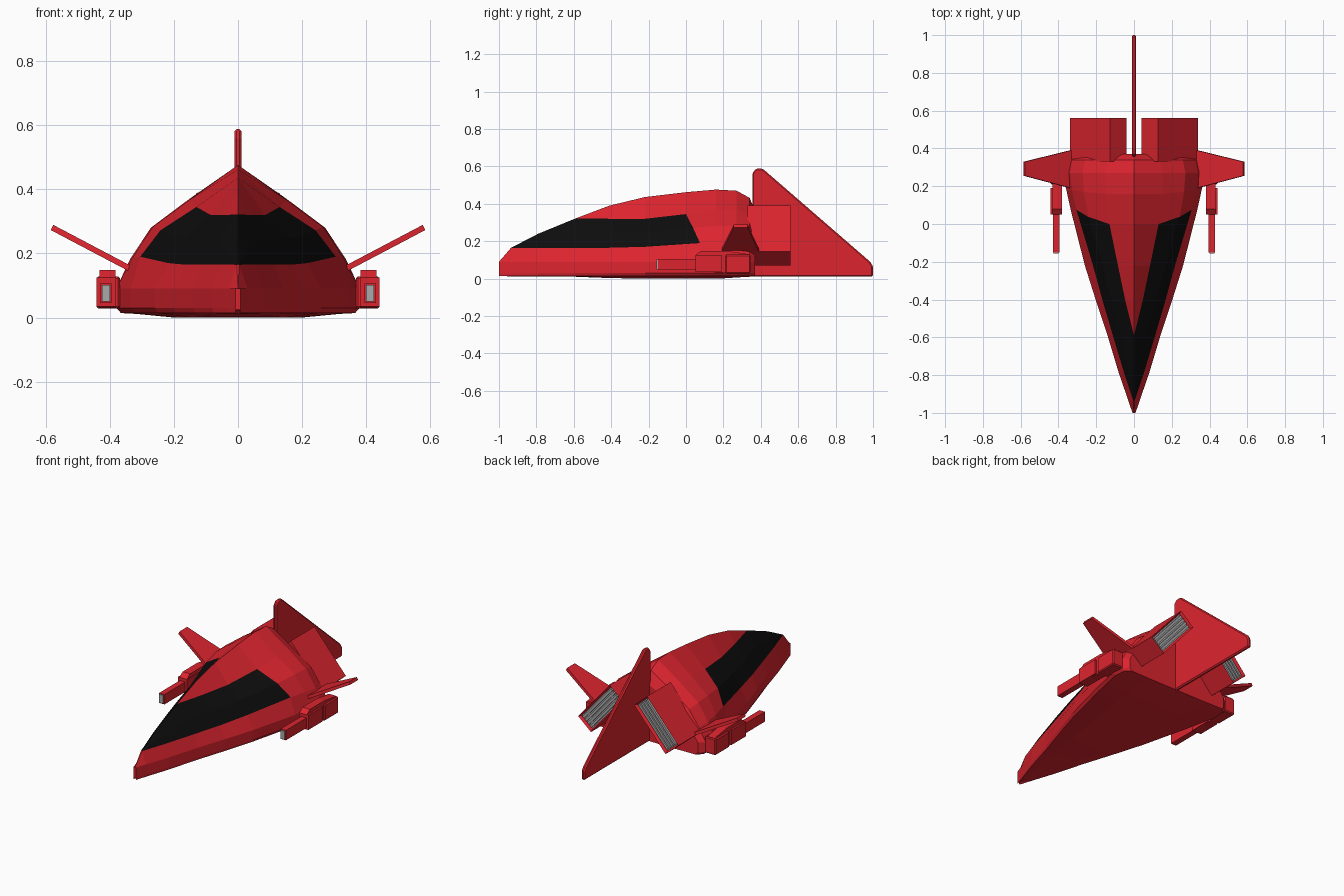
import bpy, bmesh
from math import radians
from mathutils import Matrix, Vector

if "Cube" in bpy.data.objects:
    bpy.data.objects.remove(bpy.data.objects["Cube"])


def material(name, rgb):
    m = bpy.data.materials.new(name)
    m.diffuse_color = (*rgb, 1)
    m.use_nodes = True
    m.node_tree.nodes["Principled BSDF"].inputs["Base Color"].default_value = m.diffuse_color
    return m


RED = material("red_paint", (0.72, 0.018, 0.028))
BLACK = material("black_glass", (0.004, 0.004, 0.004))
GREY = material("grey_metal", (0.4, 0.4, 0.4))


def finish(name, bm, *mats):
    bmesh.ops.remove_doubles(bm, verts=bm.verts, dist=0.0005)
    bmesh.ops.recalc_face_normals(bm, faces=bm.faces)
    me = bpy.data.meshes.new(name)
    bm.to_mesh(me)
    bm.free()
    for m in mats:
        me.materials.append(m)
    ob = bpy.data.objects.new(name, me)
    bpy.context.collection.objects.link(ob)
    return ob


def bevel(ob, width):
    mod = ob.modifiers.new("bevel", 'BEVEL')
    mod.width, mod.segments = width, 1
    return ob


def loft(name, loops, mat):
    """Solid between two matching loops of points."""
    bm = bmesh.new()
    a, b = [[bm.verts.new(p) for p in lp] for lp in loops]
    n = len(a)
    bm.faces.new(a)
    bm.faces.new(b[::-1])
    for i in range(n):
        j = (i + 1) % n
        bm.faces.new((a[i], b[i], b[j], a[j]))
    return finish(name, bm, mat)


def side_plate(name, profile, x0, x1, mat):
    return loft(name, [[(x, y, z) for y, z in profile] for x in (x0, x1)], mat)


def box(name, lo, hi, mat, matrix=Matrix()):
    lo, hi = Vector(lo), Vector(hi)
    bm = bmesh.new()
    bmesh.ops.create_cube(bm, size=1)
    for v in bm.verts:
        v.co = (lo + hi) / 2 + v.co * (hi - lo)
    bm.transform(matrix)
    return finish(name, bm, mat)


# Hull: lofted sections (y, ridge z, window top x z, window bottom x z, half width,
# belly z, backward slant of the lower points)
SECTIONS = [
    (-1.00, .090, 0, .090, 0, .090, .008, .025, 0),
    (-0.935, .165, 0, .165, .004, .165, .030, .012, 0),
    (-0.79, .240, 0, .240, .052, .165, .080, .012, 0),
    (-0.59, .322, 0, .322, .112, .165, .140, .010, 0),
    (-0.41, .390, .045, .320, .165, .165, .200, .003, 0),
    (-0.22, .436, .085, .320, .217, .170, .260, 0, 0),
    (0.00, .462, .130, .345, .305, .190, .335, 0, .075),
    (0.16, .476, .150, .368, .328, .188, .358, 0, .02),
    (0.27, .470, .152, .370, .338, .180, .380, .006, 0),
    (0.34, .432, .140, .345, .325, .170, .372, .010, 0),
    (0.37, .360, .110, .310, .290, .160, .340, .012, 0),
]


def half_section(s, y, ridge, xa, za, xb, zb, w, belly, slant):
    bulge = 0.08 * xb
    pts = [(0, ridge, 0), (xa, za, 0),
           ((xa + xb) / 2 + bulge, (za + zb) / 2 + bulge * .2, .5),
           (xb, zb, 1), (w, .09, 1), (w, .03, 1), (w * .96, .014, 1),
           (w * .55, belly, 1), (0, belly, 1)]
    return [Vector((s * x, y + slant * k, z)) for x, z, k in pts]


bm = bmesh.new()
for s in (-1, 1):
    rings = [[bm.verts.new(p) for p in half_section(s, *sec)] for sec in SECTIONS]
    for i, (r0, r1) in enumerate(zip(rings, rings[1:])):
        for j in range(8):
            f = bm.faces.new((r0[j], r1[j], r1[j + 1], r0[j + 1]))
            f.material_index = int(1 <= i <= 5 and j in (1, 2))  # wrap-around window
    bm.faces.new(rings[0])
    bm.faces.new(rings[-1])
finish("hull", bm, RED, BLACK)

# Tail fin
fin = side_plate("tail_fin", [(.355, .01), (.355, .565), (.375, .588), (.41, .588),
                              (.985, .09), (1, .065), (1, .01)], -.011, .011, RED)
bevel(fin, .007)

for s, side in ((-1, "left"), (1, "right")):
    # Engine: rolled box with a grey slatted exhaust
    roll = Matrix.Translation((s * .19, 0, .23)) @ Matrix.Rotation(radians(s * 49), 4, 'Y')
    hl, hs = .1625, .0575
    bm = bmesh.new()
    bmesh.ops.create_cube(bm, size=1)
    for v in bm.verts:
        v.co = Vector((v.co.x * 2 * hl, .445 + v.co.y * .23, v.co.z * 2 * hs))
    rear = [f for f in bm.faces if f.calc_center_median().y > .55]
    bmesh.ops.inset_region(bm, faces=rear, thickness=.014)
    for v in rear[0].verts:
        v.co.y -= .02
    rear[0].material_index = 1
    bm.transform(roll)
    finish(side + "_engine", bm, RED, GREY)
    for k in range(4):
        z = -.033 + k * .022
        box(f"{side}_exhaust_slat_{k + 1}", (-.147, .53, z - .007), (.147, .552, z + .007),
            GREY, roll)

    # Winglet, angled upward
    t = Vector((-s * .004, 0, .008))
    edge = [Vector((s * x, y, z)) for x, y, z in
            ((.335, .19, .152), (.58, .255, .281), (.58, .33, .281), (.335, .39, .152))]
    loft(side + "_winglet", [[p - t for p in edge], [p + t for p in edge]], RED)

    # Side gun: mount, rear block, barrel and grey muzzle
    side_plate(side + "_gun_body", [(.05, .04), (.05, .125), (.08, .148), (.22, .148),
                                    (.34, .13), (.34, .03), (.22, .03)],
               s * .382, s * .432, RED)
    bevel(box(side + "_gun_block", (s * .405 - .037, .21, .028), (s * .405 + .037, .345, .128),
              RED), .006)
    box(side + "_gun_collar", (s * .411 - .031, .05, .035), (s * .411 + .031, .19, .125), RED)
    box(side + "_gun_barrel", (s * .412 - .018, -.15, .045), (s * .412 + .018, .06, .106), RED)
    box(side + "_gun_muzzle", (s * .412 - .013, -.157, .05), (s * .412 + .013, -.148, .101), GREY)
